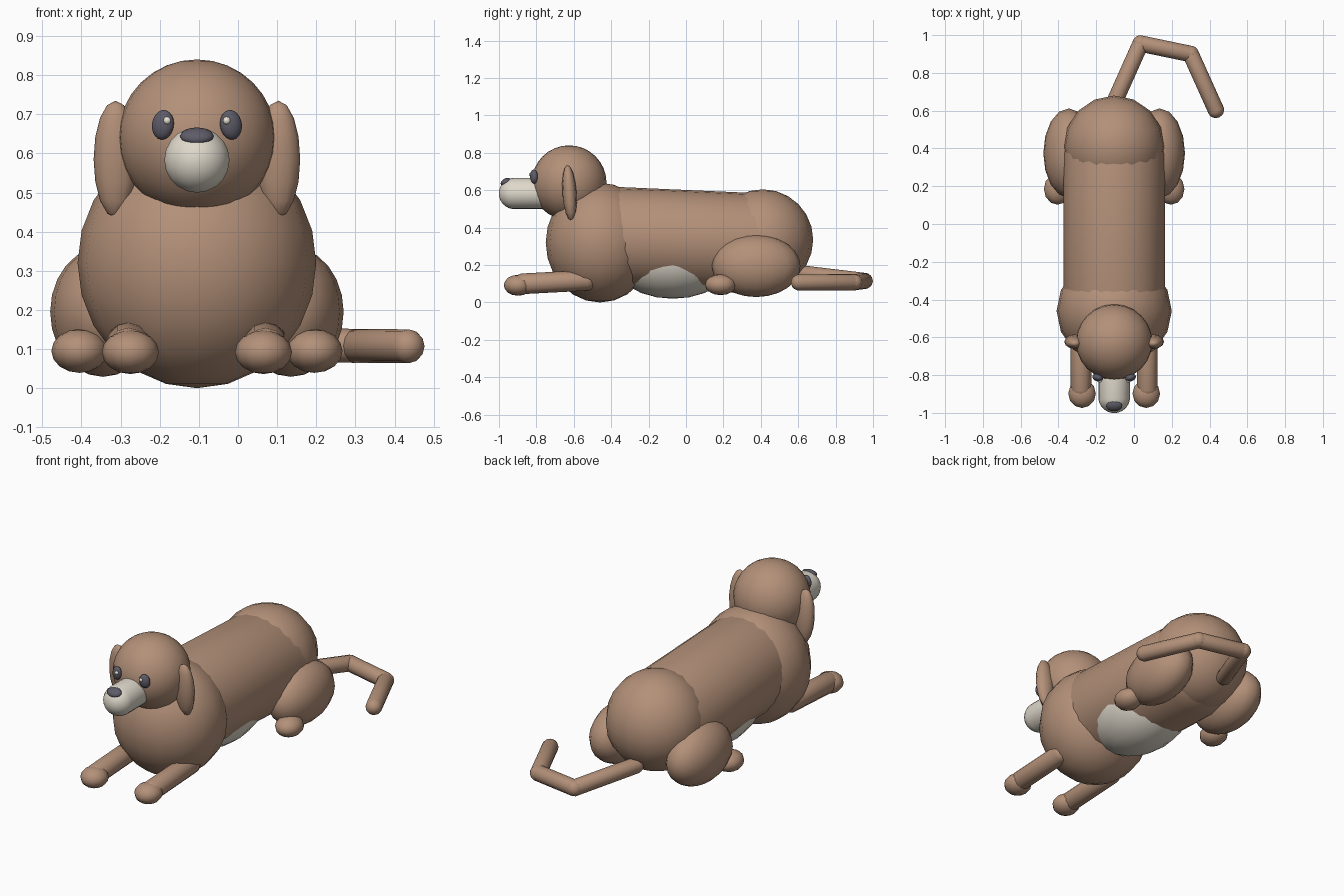
import bpy, bmesh
from mathutils import Vector, Euler

cube = bpy.data.objects.get("Cube")
if cube:
    bpy.data.objects.remove(cube, do_unlink=True)

CX = -0.105  # body centre line


def material(name, rgb):
    m = bpy.data.materials.new(name)
    m.use_nodes = True
    color = (*rgb, 1)
    m.diffuse_color = color
    m.node_tree.nodes["Principled BSDF"].inputs["Base Color"].default_value = color
    return m


BROWN = material("brown fur", (0.45, 0.28, 0.19))
CREAM = material("cream fur", (0.74, 0.69, 0.60))
DARK = material("dark grey", (0.11, 0.105, 0.135))
GLINT = material("eye glint", (0.80, 0.76, 0.66))


def finish(name, bm, mat):
    me = bpy.data.meshes.new(name)
    bm.to_mesh(me)
    bm.free()
    for p in me.polygons:
        p.use_smooth = True
    me.materials.append(mat)
    ob = bpy.data.objects.new(name, me)
    bpy.context.collection.objects.link(ob)
    return ob


def ellipsoid(name, loc, radii, mat=BROWN, rot=(0, 0, 0), seg=16, rings=12):
    bm = bmesh.new()
    bmesh.ops.create_uvsphere(bm, u_segments=seg, v_segments=rings, radius=1)
    bmesh.ops.scale(bm, vec=radii, verts=bm.verts)
    ob = finish(name, bm, mat)
    ob.location = loc
    ob.rotation_euler = Euler(rot)
    return ob


def capsule(name, a, b, r, mat=BROWN, seg=16, rings=9):
    # odd ring count leaves no equator, so the halves can be pulled apart
    a, b = Vector(a), Vector(b)
    bm = bmesh.new()
    bmesh.ops.create_uvsphere(bm, u_segments=seg, v_segments=rings, radius=r)
    for v in bm.verts:
        if v.co.z > 0:
            v.co.z += (b - a).length
    ob = finish(name, bm, mat)
    ob.location = a
    ob.rotation_euler = (b - a).to_track_quat("Z", "Y").to_euler()
    return ob


# Torso
ellipsoid("chest", (CX, -0.46, 0.32), (0.305, 0.29, 0.32))
capsule("body", (CX, -0.38, 0.35), (CX, 0.34, 0.318), 0.27, seg=24, rings=13)
ellipsoid("rump", (CX, 0.41, 0.335), (0.267, 0.27, 0.27))
ellipsoid("belly", (CX, -0.07, 0.25), (0.237, 0.34, 0.23), CREAM)

# Head
ellipsoid("head", (CX, -0.625, 0.64), (0.202, 0.2, 0.2), seg=24, rings=16)
capsule("muzzle", (CX, -0.72, 0.583), (CX, -0.917, 0.583), 0.084, CREAM, seg=20, rings=13)
ellipsoid("nose", (CX, -0.963, 0.644), (0.043, 0.03, 0.019), DARK, rot=(0.5, 0, 0))

# Paired parts
for side, s in (("left", 1), ("right", -1)):
    def at(off, y, z):
        return (CX + s * off, y, z)

    ellipsoid(side + "_ear", at(0.208, -0.623, 0.585), (0.056, 0.038, 0.15),
              rot=(0.07, 0, 0), seg=12, rings=8)
    ellipsoid(side + "_eye", at(0.087, -0.813, 0.673), (0.029, 0.02, 0.038), DARK,
              rot=(0, s * -0.15, s * 0.3))
    ellipsoid(side + "_eye_glint", at(0.076, -0.832, 0.684), (0.01, 0.008, 0.01), GLINT,
              seg=10, rings=6)
    capsule(side + "_front_leg", at(0.175, -0.87, 0.1), at(0.175, -0.535, 0.118), 0.056, seg=12)
    ellipsoid(side + "_front_paw", at(0.17, -0.898, 0.092), (0.073, 0.076, 0.056),
              seg=12, rings=8)
    ellipsoid(side + "_thigh", at(0.24, 0.375, 0.195), (0.135, 0.237, 0.166))
    ellipsoid(side + "_hind_paw", at(0.3, 0.185, 0.095), (0.072, 0.083, 0.056),
              seg=12, rings=8)

# Tail in three bent segments
tail = [(-0.115, 0.62, 0.155), (0.035, 0.955, 0.115), (0.30, 0.90, 0.108), (0.433, 0.605, 0.107)]
for i, (a, b) in enumerate(zip(tail, tail[1:])):
    capsule(f"tail_segment_{i + 1}", a, b, 0.044, seg=12)
